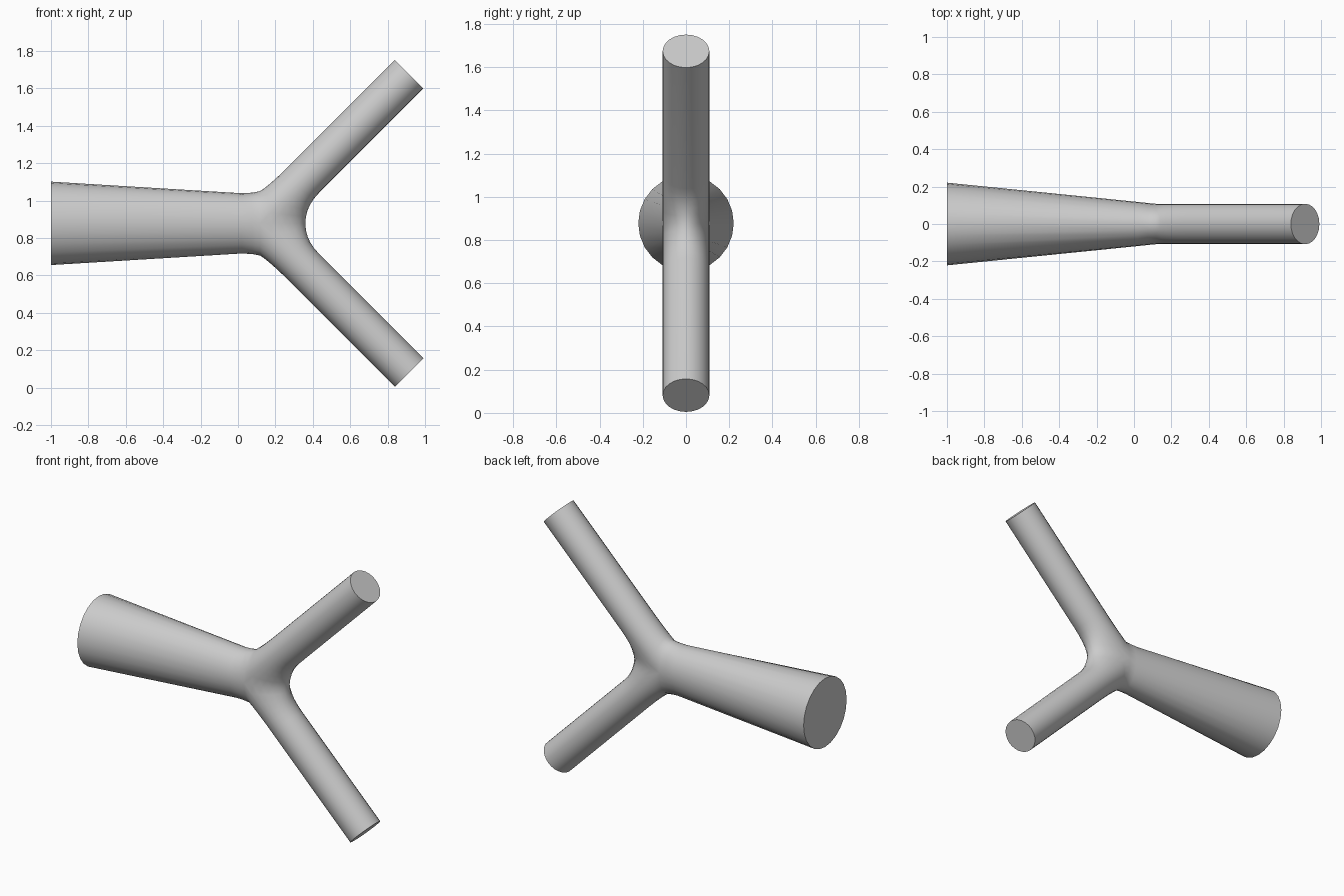
import bpy, bmesh, math
from mathutils import Vector

cube = bpy.data.objects.get("Cube")
if cube:
    bpy.data.objects.remove(cube, do_unlink=True)

SIDES = 24
R = 0.108                          # branch radius
J = Vector((0.118, 0, 0.878))      # where the three axes meet
D = Vector((1, 0, 1)).normalized() # upper branch direction
N = Vector((-1, 0, 1)).normalized()
ANGLES = [2 * math.pi * i / SIDES for i in range(SIDES)]

bm = bmesh.new()


def loft(rings, cap=True):
    """Skin a list of closed rings and cap the last one."""
    rows = [[bm.verts.new(p) for p in ring] for ring in rings]
    for a, b in zip(rows, rows[1:]):
        for i in range(SIDES):
            k = (i + 1) % SIDES
            bm.faces.new((a[i], a[k], b[k], b[i]))
    if cap:
        bm.faces.new(rows[-1])


def trunk_ring(x, height, width):
    return [Vector((x, width * math.sin(a), J.z + height * math.cos(a))) for a in ANGLES]


def branch_ring(t):
    """Ring along the curved blend from the junction to the round branch."""
    ring = []
    for a in ANGLES:
        c, s = math.cos(a), math.sin(a)
        if c > 0:      # shared with the trunk
            start = J + Vector((0, R * s, 0.172 * c))
        else:          # shared with the other branch, in the crotch
            start = J + Vector((-0.242 * c, R * s, 0))
        side = J + R * (c * N + s * Vector((0, 1, 0)))
        middle = side + D * (0.205 - 0.03 * c)
        end = side + D * 0.334
        ring.append(start * (1 - t) ** 2 + middle * 2 * t * (1 - t) + end * t * t)
    return ring


# Tapered trunk flaring slightly into the junction
loft([trunk_ring(J.x, 0.172, R), trunk_ring(0.075, 0.164, 0.112),
      trunk_ring(0.02, 0.161, 0.118), trunk_ring(-1, 0.223, 0.221)])

# Two mirrored branches
upper = [branch_ring(i / 5) for i in range(6)]
upper.append([p + D * (1.127 - 0.334) for p in upper[-1]])
lower = [[Vector((p.x, p.y, 2 * J.z - p.z)) for p in ring] for ring in upper]
loft(upper)
loft(lower)

# Weld the shared seams
bmesh.ops.remove_doubles(bm, verts=bm.verts, dist=0.0005)
bmesh.ops.recalc_face_normals(bm, faces=bm.faces)
mesh = bpy.data.meshes.new("forked_pipe")
bm.to_mesh(mesh)
bm.free()

pipe = bpy.data.objects.new("forked_pipe", mesh)
bpy.context.collection.objects.link(pipe)

# Plain grey
grey = bpy.data.materials.new("light_grey")
grey.use_nodes = True
colour = (0.6, 0.6, 0.6, 1)
grey.diffuse_color = colour
grey.node_tree.nodes["Principled BSDF"].inputs["Base Color"].default_value = colour
mesh.materials.append(grey)

bpy.ops.object.select_all(action="DESELECT")
pipe.select_set(True)
bpy.context.view_layer.objects.active = pipe
bpy.ops.object.shade_smooth_by_angle(angle=math.radians(40))
